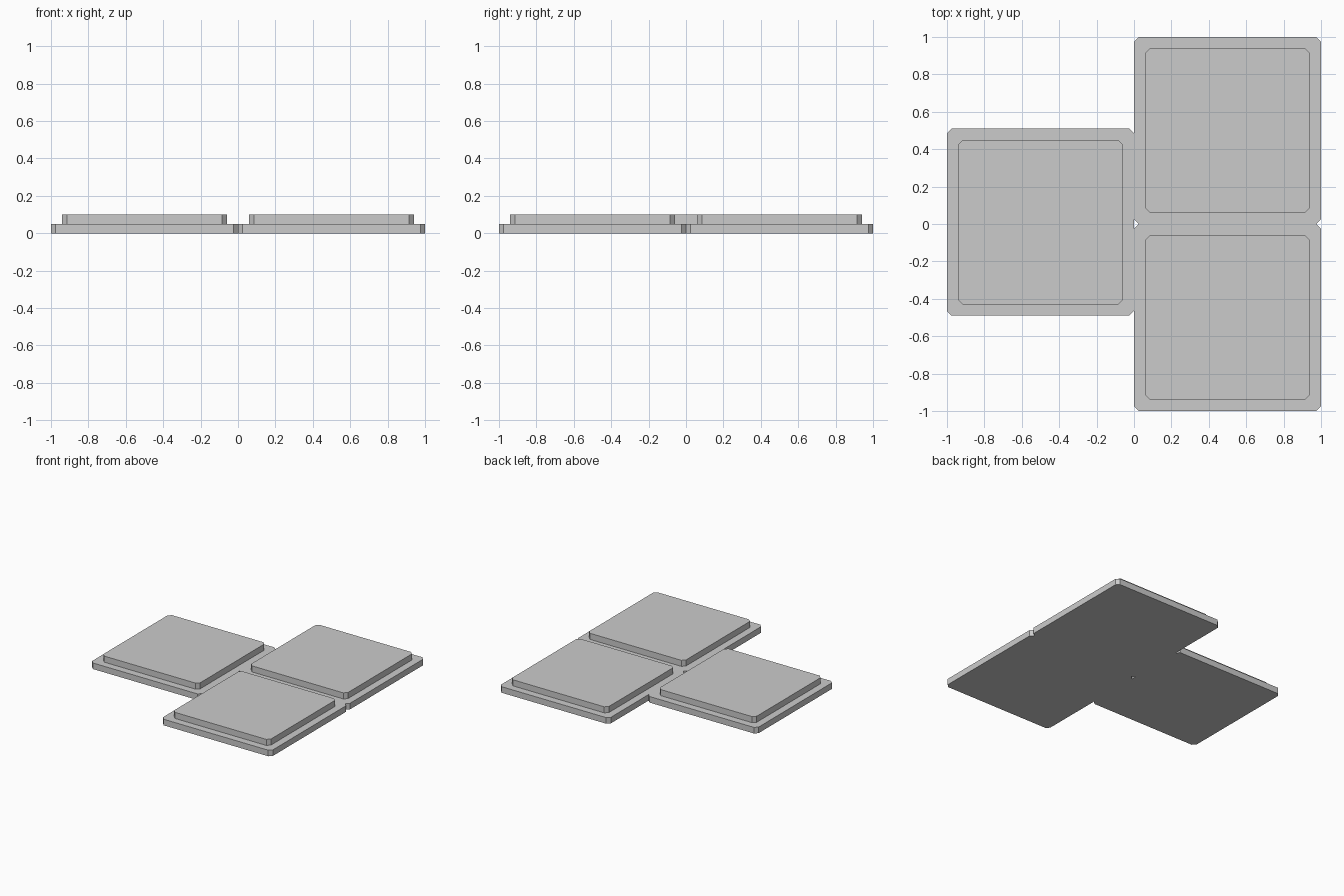
import bpy
import bmesh

if "Cube" in bpy.data.objects:
    bpy.data.objects.remove(bpy.data.objects["Cube"])


def ring(bm, half, cut, z):
    """Square outline with clipped corners, counter-clockwise."""
    a, b = half, half - cut
    pts = [(a, -b), (a, b), (b, a), (-b, a), (-a, b), (-a, -b), (-b, -a), (b, -a)]
    return [bm.verts.new((x, y, z)) for x, y in pts]


def tile(name, x, y):
    """Clipped-corner slab with a smaller raised panel on top."""
    bm = bmesh.new()
    rings = [ring(bm, 0.5, 0.025, 0.0), ring(bm, 0.5, 0.025, 0.05),
             ring(bm, 0.44, 0.025, 0.05), ring(bm, 0.44, 0.025, 0.1)]
    bm.faces.new(rings[0][::-1])
    bm.faces.new(rings[-1])
    for low, high in zip(rings, rings[1:]):
        for i in range(8):
            j = (i + 1) % 8
            bm.faces.new((low[i], low[j], high[j], high[i]))
    mesh = bpy.data.meshes.new(name)
    bm.to_mesh(mesh)
    bm.free()
    obj = bpy.data.objects.new(name, mesh)
    obj.location = (x, y, 0)
    bpy.context.collection.objects.link(obj)


# Two tiles stacked on the right, one offset tile on the left
tile("back_right_tile", 0.5, 0.5)
tile("front_right_tile", 0.5, -0.5)
tile("left_tile", -0.5, 0.01)
